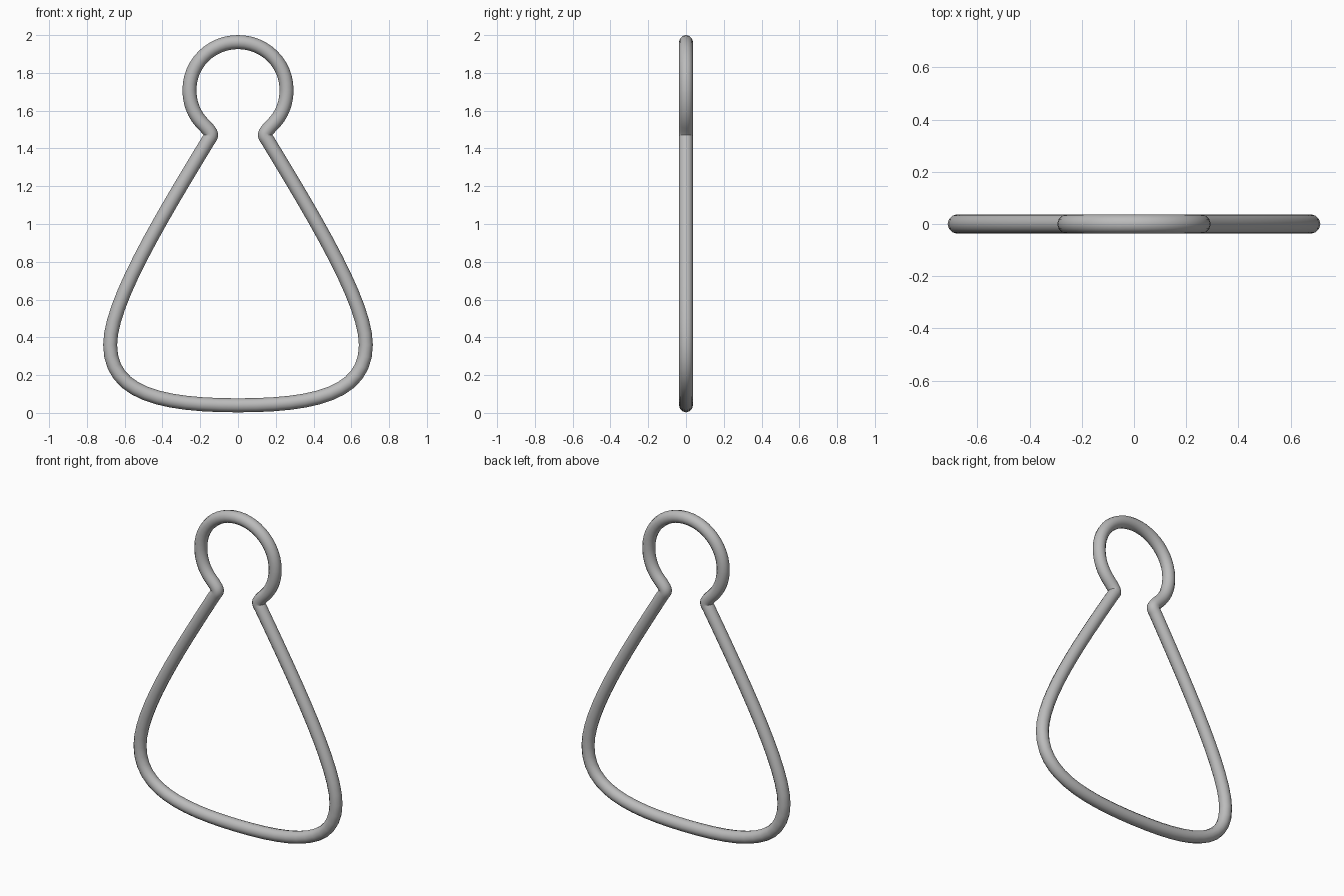
import bpy
import math

cube = bpy.data.objects.get("Cube")
if cube:
    bpy.data.objects.remove(cube, do_unlink=True)

# Wire material
steel = bpy.data.materials.new("grey_steel")
steel.use_nodes = True
grey = (0.5, 0.5, 0.5, 1)
steel.diffuse_color = grey
steel.node_tree.nodes["Principled BSDF"].inputs["Base Color"].default_value = grey

# Right half of the wire centreline: (point, handle before, handle after) in x, z
bottom = ((0, 0.04), (-0.4, 0.04), (0.4, 0.04))
half = [
    ((0.677, 0.36), (0.677, 0.1), (0.677, 0.58)),        # wide corner
    ((0.165, 1.43), (0.42, 1.01), (0.15, 1.455)),        # top of the straight
    ((0.143, 1.475), (0.141, 1.46), (0.145, 1.49)),      # neck
    ((0.195, 1.54), (0.17, 1.513), (0.237, 1.587)),      # start of the ring
    ((0.257, 1.71), (0.257, 1.647), (0.257, 1.851)),     # side of the ring
]
top = ((0, 1.963), (0.142, 1.963), (-0.142, 1.963))


def mirrored(knot):
    """Flip a knot across x = 0 and swap its handles."""
    p, before, after = [(-x, z) for x, z in knot]
    return p, after, before


knots = [bottom, *half, top, *[mirrored(k) for k in reversed(half)]]

# Closed round wire loop
curve = bpy.data.curves.new("wire_loop", "CURVE")
curve.dimensions = "3D"
curve.resolution_u = 12
curve.bevel_depth = 0.037
curve.bevel_resolution = 4
spline = curve.splines.new("BEZIER")
spline.bezier_points.add(len(knots) - 1)
spline.use_cyclic_u = True
for bp, (p, before, after) in zip(spline.bezier_points, knots):
    bp.handle_left_type = bp.handle_right_type = "FREE"
    bp.co = (p[0], 0, p[1])
    bp.handle_left = (before[0], 0, before[1])
    bp.handle_right = (after[0], 0, after[1])
curve.materials.append(steel)

wire = bpy.data.objects.new("wire_loop", curve)
bpy.context.collection.objects.link(wire)
bpy.ops.object.select_all(action="DESELECT")
wire.select_set(True)
bpy.context.view_layer.objects.active = wire
bpy.ops.object.convert(target="MESH")
bpy.ops.object.shade_smooth_by_angle(angle=math.radians(60))
